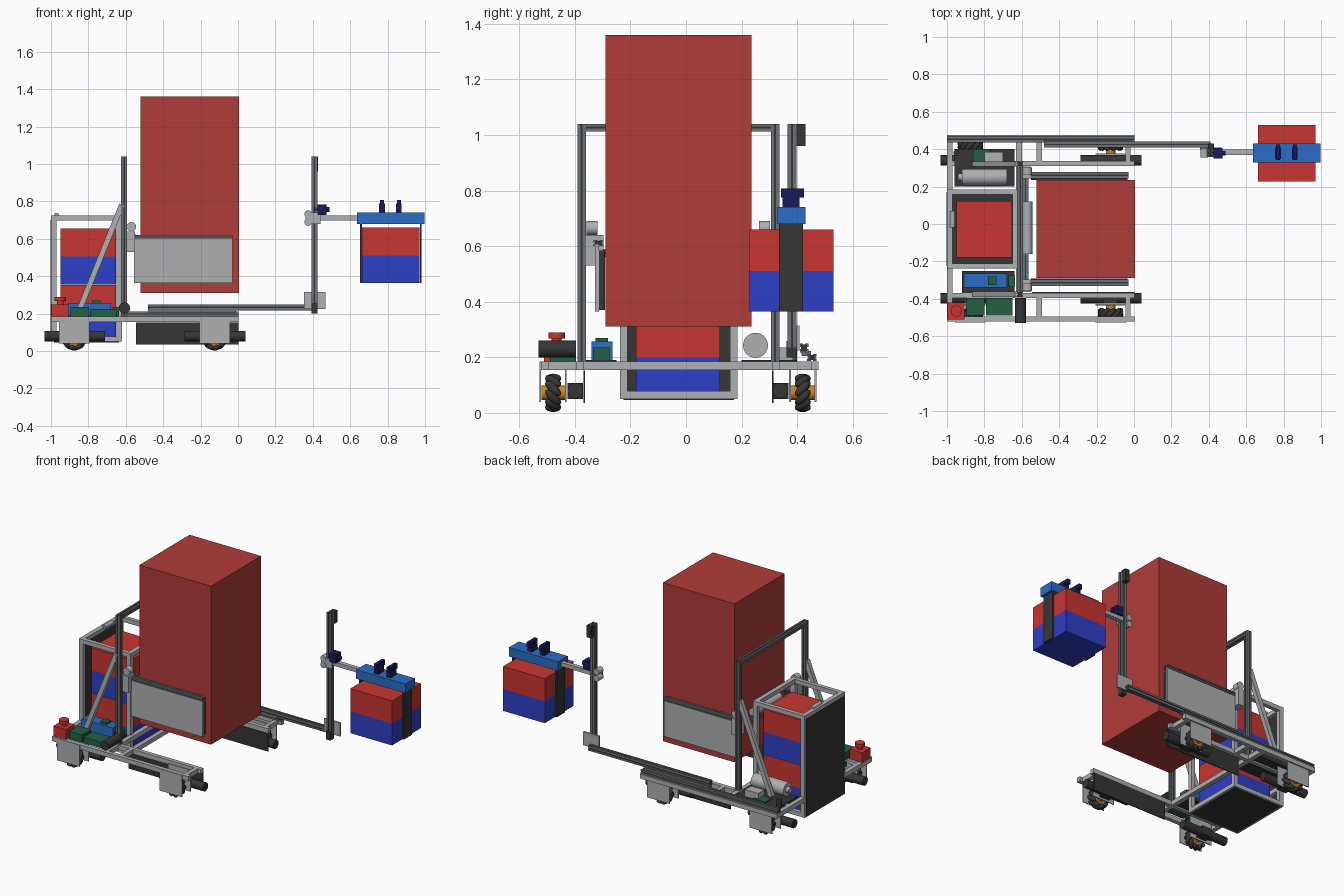
import bpy, bmesh, math
from mathutils import Matrix, Vector

cube = bpy.data.objects.get("Cube")
if cube:
    bpy.data.objects.remove(cube, do_unlink=True)


def material(name, *srgb):
    mat = bpy.data.materials.new(name)
    mat.use_nodes = True
    colour = [((c + .055) / 1.055) ** 2.4 for c in srgb] + [1]
    mat.diffuse_color = colour
    node = next(n for n in mat.node_tree.nodes if n.type == "BSDF_PRINCIPLED")
    node.inputs["Base Color"].default_value = colour
    return mat


brick = material("brick red", .69, .235, .22)
red = material("bright red", .79, .21, .19)
blue = material("deep blue", .18, .25, .77)
azure = material("azure blue", .17, .43, .78)
navy = material("navy", .1, .1, .36)
black = material("charcoal", .21, .21, .21)
silver = material("aluminium", .68, .69, .7)
steel = material("steel grey", .43, .45, .47)
green = material("board green", .14, .38, .26)
orange = material("orange", .8, .52, .13)


def finish(name, bm, *mats):
    mesh = bpy.data.meshes.new(name)
    bm.to_mesh(mesh)
    bm.free()
    for mat in mats:
        mesh.materials.append(mat)
    obj = bpy.data.objects.new(name, mesh)
    bpy.context.collection.objects.link(obj)
    return obj


def add_cube(bm, lo, hi, index=0):
    lo, hi = Vector(lo), Vector(hi)
    place = Matrix.Translation((lo + hi) / 2) @ Matrix.Diagonal((*(hi - lo), 1))
    verts = bmesh.ops.create_cube(bm, size=1, matrix=place)["verts"]
    for face in {f for v in verts for f in v.link_faces}:
        face.material_index = index


def box(name, mat, x, y, z):
    """Box from three (low, high) ranges."""
    bm = bmesh.new()
    add_cube(bm, *zip(x, y, z))
    return finish(name, bm, mat)


def slotted_bar(name, x, y, z):
    """Grooved extrusion: dark core with four corner strips along the longest axis."""
    bm = bmesh.new()
    ranges = (x, y, z)
    axis = max(range(3), key=lambda i: ranges[i][1] - ranges[i][0])
    def section(parts):
        spans, others = [], iter(parts)
        for i, (a, b) in enumerate(ranges):
            u, v = (0, 1) if i == axis else next(others)
            spans.append((a + (b - a) * u, a + (b - a) * v))
        return zip(*spans)
    add_cube(bm, *section([(.14, .86)] * 2), 1)
    edges = ((0, .38), (.62, 1))
    for u in edges:
        for v in edges:
            add_cube(bm, *section([u, v]))
    return finish(name, bm, steel, black)


def rod(name, mat, start, end, radius, sides=24):
    start, end = Vector(start), Vector(end)
    way = end - start
    place = Matrix.Translation((start + end) / 2) @ way.to_track_quat("Z", "Y").to_matrix().to_4x4()
    bm = bmesh.new()
    bmesh.ops.create_cone(bm, cap_ends=True, segments=sides, radius1=radius,
                          radius2=radius, depth=way.length, matrix=place)
    for face in bm.faces:
        face.smooth = len(face.verts) == 4 and sides > 8
    return finish(name, bm, mat)


def crate(name, x, y, low, mid, high):
    """Crate with a blue lower half and a red upper half."""
    bm = bmesh.new()
    add_cube(bm, *zip(x, y, (low, mid)), 0)
    add_cube(bm, *zip(x, y, (mid, high)), 1)
    return finish(name, bm, blue, red)


def wheel(name, x, y, hand):
    """Wheel with slanted barrel rollers round an orange hub."""
    z = .072
    rod(name + "_hub", orange, (x, y - .042, z), (x, y + .042, z), .026)
    rod(name + "_core", orange, (x, y - .018, z), (x, y + .018, z), .05)
    bm = bmesh.new()
    for i in range(10):
        spin = Matrix.Rotation(i * math.tau / 10, 4, "Y")
        place = (Matrix.Translation((x, y, z)) @ spin @ Matrix.Translation((0, 0, .052))
                 @ Matrix.Rotation(hand * math.pi / 4, 4, "Z") @ Matrix.Diagonal((.017, .038, .017, 1)))
        bmesh.ops.create_uvsphere(bm, u_segments=10, v_segments=8, radius=1, matrix=place)
    for face in bm.faces:
        face.smooth = True
    finish(name + "_rollers", bm, black)


# Tall load and the two side clamps
box("tall_load", brick, (-.52, .005), (-.29, .235), (.31, 1.36))
for side, sign in (("front", -1), ("back", 1)):
    def across(a, b, middle=-.0275):
        return sorted((middle + sign * a, middle + sign * b))
    box(side + "_clamp_pad", black, (-.55, -.035), across(.263, .285), (.37, .585))
    box(side + "_clamp_plate", silver, (-.555, -.03), across(.285, .3), (.365, .605))
    slotted_bar(side + "_clamp_rail", (-.555, -.03), across(.27, .305), (.6, .622))
    box(side + "_clamp_slider", silver, (-.6, -.55), across(.27, .335), (.53, .64))
    rod(side + "_clamp_roller", silver, (-.57, across(.29, .33)[0], .665), (-.57, across(.29, .33)[1], .665), .025)
    # Gantry posts and their braces
    slotted_bar(side + "_gantry_post", (-.625, -.593), across(.333, .363), (.185, 1.04))
    middle = sum(across(.333, .363)) / 2
    brace = box(side + "_brace", silver, (-.015, .015), (-.014, .014), (-.31, .31))
    brace.location = (-.737, middle, .495)
    brace.rotation_euler.y = math.atan2(.23, .57)
slotted_bar("gantry_top", (-.625, -.593), (-.36, .305), (1.012, 1.04))
slotted_bar("clamp_crossbar", (-.595, -.565), (-.36, .305), (.56, .59))
rod("clamp_motor", silver, (-.57, -.16, .61), (-.57, .12, .61), .026)

# Base frame: side rails, short ties and one long tie at the rear and middle
deck = (.155, .185)
for name, y in (("front_outer", -.522), ("front_inner", -.395), ("back_inner", .31), ("back_outer", .45)):
    box(name + "_rail", silver, (-1, .003), (y, y + .027), deck)
for x in (-1, -.63):
    box("long_tie", silver, (x, x + .03), (-.515, .47), deck)
for x in (-.52, -.045):
    for y in ((-.51, -.38), (.32, .46)):
        box("short_tie", silver, (x, x + .027), y, deck)
for name, y in (("front_skirt", -.369), ("back_skirt", .309)):
    box(name, black, (-.545, .003), (y, y + .006), (.035, .153))

# Wheels with their bracket plates and motors
for end, x in (("left", -.125), ("right", -.875)):
    for side, y, s in (("front", -.478, -1), ("back", .42, 1)):
        name = side + "_" + end
        wheel(name + "_wheel", x, y, s if end == "left" else -s)
        for off in (-.046, .046):
            box(name + "_bracket", silver, (x - .082, x + .082), (y + off - .003, y + off + .003), (.04, .184))
        inner = y - s * .08
        rod(name + "_motor", black, (x - .16, inner, .08), (x + .165, inner, .08), .028)
        box(name + "_gearbox", black, (x - .035, x + .035), (inner - .028, inner + .028), (.05, .108))

# Crate cage
cage_x, cage_y = (-1, -.65), (-.238, .158)
for x in cage_x:
    for y in cage_y:
        box("cage_post", silver, (x, x + .03), (y, y + .027), (.05, .725))
for z in (.05, .697):
    for y in cage_y:
        box("cage_long_bar", silver, (-.97, -.65), (y, y + .027), (z, z + .028))
    for x in cage_x:
        box("cage_short_bar", silver, (x, x + .03), (-.211, .158), (z, z + .028))
box("cage_back_panel", black, (-1.003, -.997), (-.225, .172), (.055, .7))
box("cage_floor", black, (-.985, -.635), (-.225, .172), (.046, .052))
rod("cage_handle", silver, (-.97, -.02, .725), (-.97, .07, .725), .014)
crate("lower_crate", (-.95, -.652), (-.18, .122), .055, .2, .354)
crate("upper_crate", (-.95, -.652), (-.18, .122), .355, .505, .655)

# Front deck equipment
box("stop_box", red, (-.997, -.905), (-.51, -.42), (.185, .25))
rod("stop_stem", red, (-.95, -.465, .25), (-.95, -.465, .27), .018)
rod("stop_button", red, (-.95, -.465, .268), (-.95, -.465, .29), .03)
box("small_board", green, (-.895, -.8), (-.49, -.395), (.185, .235))
box("large_board", green, (-.79, -.65), (-.49, -.395), (.185, .225))
box("front_tray", black, (-.92, -.64), (-.37, -.25), (.165, .19))
box("controller", azure, (-.91, -.68), (-.34, -.265), (.19, .256))
box("controller_board", green, (-.78, -.735), (-.325, -.28), (.256, .27))
box("spare_board", green, (-.67, -.635), (-.335, -.275), (.19, .235))
rod("gantry_motor", black, (-.607, -.53, .23), (-.607, -.395, .23), .03)

# Back deck equipment
box("back_tray", black, (-.96, -.64), (.2, .4), (.165, .19))
rod("air_tank", silver, (-.92, .25, .243), (-.68, .25, .243), .045)
rod("tank_valve", silver, (-.94, .25, .243), (-.92, .25, .243), .02)
box("pump", silver, (-.8, -.7), (.32, .385), (.19, .235))
box("back_board", green, (-.86, -.77), (.33, .4), (.188, .2))
rod("back_knob", black, (-.95, .38, .185), (-.95, .38, .24), .016)

# Telescopic side arm
slotted_bar("outer_slide", (-1, .003), (.436, .47), (.186, .212))
slotted_bar("inner_slide", (-.48, .41), (.41, .44), (.218, .25))
box("slide_carriage", steel, (-.48, -.01), (.415, .45), (.205, .222))
box("corner_plate", silver, (.353, .468), (.398, .408), (.225, .315))
slotted_bar("arm_post", (.393, .425), (.366, .397), (.235, 1.04))
box("post_top_motor", black, (.395, .427), (.397, .43), (.96, 1.04))
box("post_foot_motor", black, (.393, .425), (.362, .4), (.2, .258))
for z in (.69, .733):
    rod("carriage_roller", silver, (.375, .355, z), (.375, .405, z), .02)
box("carriage_plate", silver, (.36, .44), (.357, .364), (.68, .74))
box("wrist_servo", navy, (.425, .472), (.35, .405), (.727, .785))
rod("wrist_shaft", navy, (.405, .378, .757), (.49, .378, .757), .013)
box("reach_bar", silver, (.42, .645), (.37, .398), (.698, .724))

# Gripper with its crate
box("gripper_body", azure, (.637, .997), (.328, .43), (.68, .74))
for x in (.77, .86):
    box("gripper_servo", navy, (x - .015, x + .015), (.347, .408), (.74, .79))
    box("servo_cap", navy, (x - .011, x + .011), (.342, .425), (.775, .808))
for x in (.653, .972):
    box("gripper_finger", black, (x, x + .009), (.335, .42), (.365, .685))
crate("held_crate", (.664, .97), (.228, .53), .365, .51, .66)
